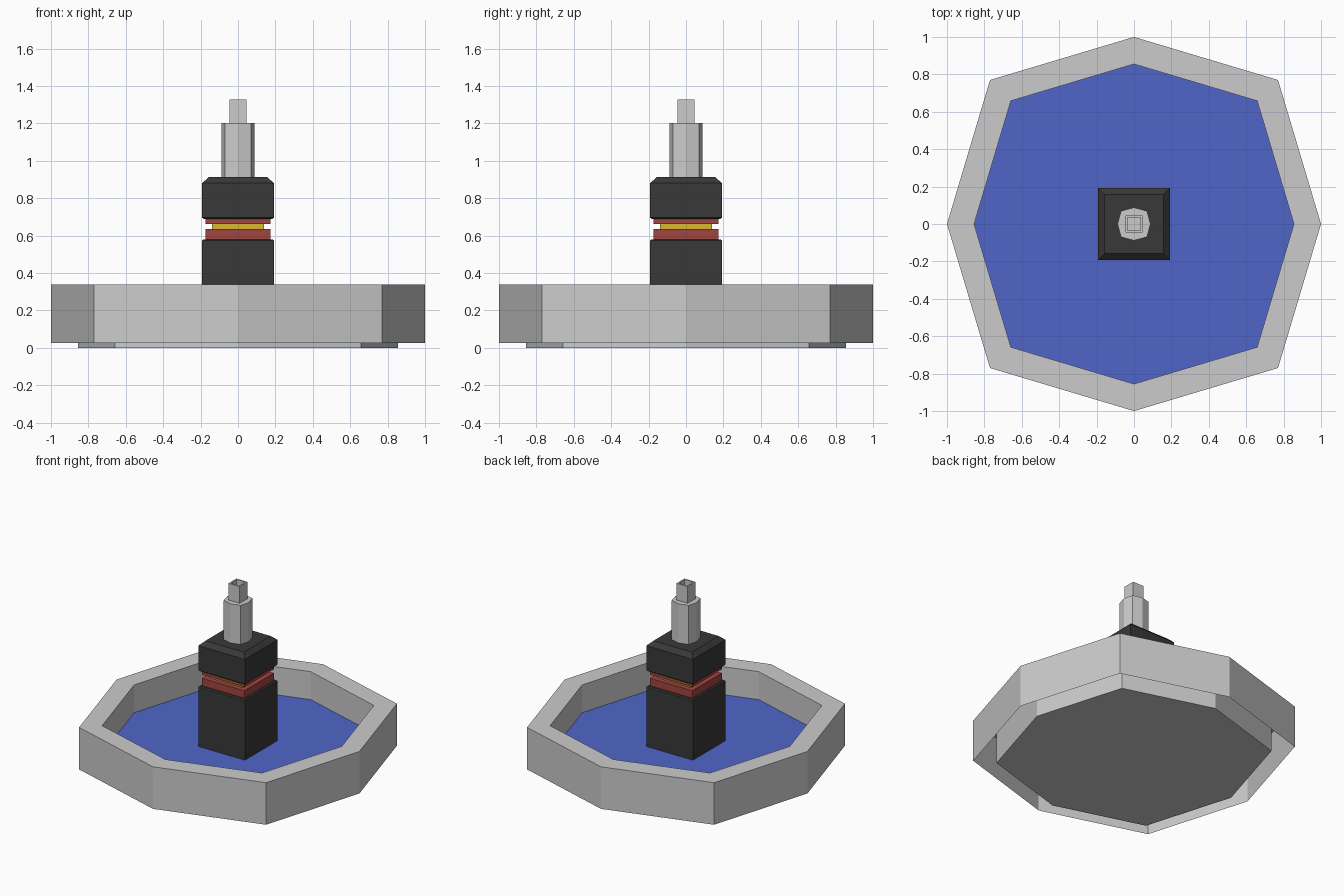
import bpy, bmesh

if "Cube" in bpy.data.objects:
    bpy.data.objects.remove(bpy.data.objects["Cube"])


def mat(name, rgb):
    m = bpy.data.materials.new(name)
    m.diffuse_color = (*rgb, 1)
    m.use_nodes = True
    m.node_tree.nodes["Principled BSDF"].inputs["Base Color"].default_value = m.diffuse_color
    return m


BLACK = mat("dark", (0.04, 0.04, 0.04))
RED = mat("red", (0.36, 0.06, 0.05))
YELLOW = mat("yellow", (0.68, 0.48, 0.03))
BLUE = mat("water_blue", (0.08, 0.13, 0.58))


def octagon(r, k=0.77):
    c = r * k
    return [(r, 0), (c, c), (0, r), (-c, c), (-r, 0), (-c, -c), (0, -r), (c, -c)]


def square(r):
    return [(r, -r), (r, r), (-r, r), (-r, -r)]


def loft(name, shape, levels, material=None, cap_start=True, cap_end=True):
    """Stack rings of (radius, z) and bridge them in order."""
    bm = bmesh.new()
    rings = [[bm.verts.new((x, y, z)) for x, y in shape(r)] for r, z in levels]
    for a, b in zip(rings, rings[1:]):
        n = len(a)
        for i in range(n):
            j = (i + 1) % n
            bm.faces.new((a[i], a[j], b[j], b[i]))
    if cap_start:
        bm.faces.new(rings[0][::-1])
    if cap_end:
        bm.faces.new(rings[-1])
    me = bpy.data.meshes.new(name)
    bm.to_mesh(me)
    bm.free()
    ob = bpy.data.objects.new(name, me)
    bpy.context.collection.objects.link(ob)
    if material:
        me.materials.append(material)
    return ob


# Basin: outer skirt, flat rim, inner wall down to the floor, open gap below
loft("basin", octagon, [(1.0, 0.025), (1.0, 0.338), (0.855, 0.338), (0.855, 0.0)],
     cap_start=False)
bm = bmesh.new()
me = bpy.data.objects["basin"].data
bm.from_mesh(me)
floor = [f for f in bm.faces if len(f.verts) == 8]
bmesh.ops.reverse_faces(bm, faces=floor)  # floor faces down
bm.to_mesh(me)
bm.free()

# Water surface
loft("water", octagon, [(0.855, 0.13)], BLUE, cap_start=False)

# Square pillar with coloured bands
loft("lower_pillar", square, [(0.192, 0.13), (0.192, 0.573), (0.185, 0.58)], BLACK)
loft("lower_band", square, [(0.174, 0.58), (0.174, 0.635)], RED)
loft("middle_band", square, [(0.139, 0.635), (0.139, 0.662)], YELLOW)
loft("upper_band", square, [(0.174, 0.662), (0.174, 0.69)], RED)
loft("upper_pillar", square,
     [(0.185, 0.69), (0.192, 0.696), (0.192, 0.88), (0.158, 0.912)], BLACK)

# Spout: octagonal neck and hollow square nozzle
loft("neck", lambda r: octagon(r, 0.79), [(0.088, 0.912), (0.088, 1.203)])
loft("nozzle", square, [(0.046, 1.203), (0.046, 1.328), (0.035, 1.328), (0.035, 1.22)])
